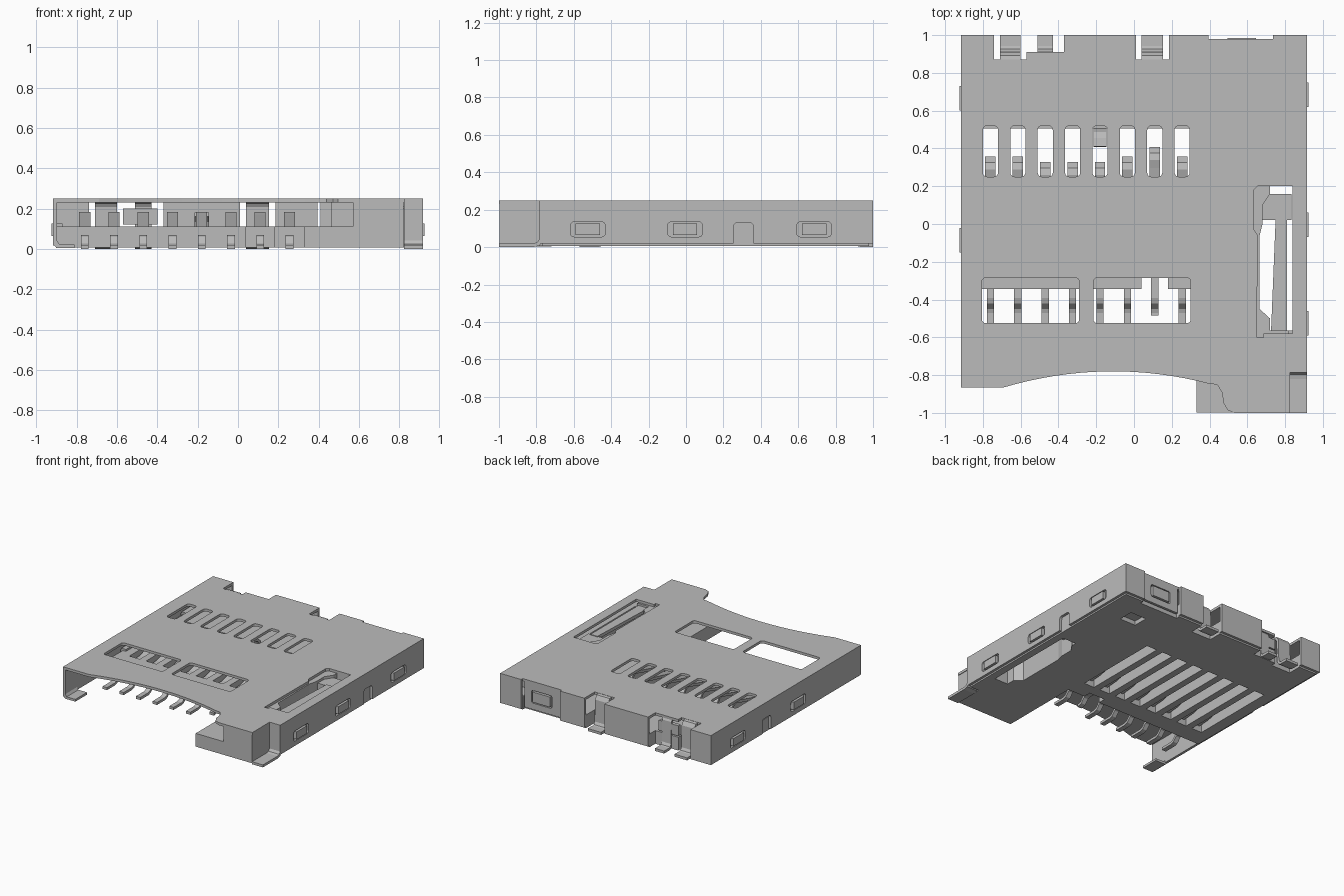
import bpy, bmesh, math
from mathutils import Vector

cube = bpy.data.objects.get("Cube")
if cube:
    bpy.data.objects.remove(cube, do_unlink=True)

metal = bpy.data.materials.new("plain grey")
metal.use_nodes = True
GREY = (0.5, 0.5, 0.5, 1)
metal.diffuse_color = GREY
metal.node_tree.nodes["Principled BSDF"].inputs["Base Color"].default_value = GREY


def prism(name, pts, lo, hi, axis="z"):
    """Extrude a 2D outline along one axis."""
    place = {"z": lambda a, b, c: (a, b, c),
             "x": lambda a, b, c: (c, a, b),
             "y": lambda a, b, c: (a, c, b)}[axis]
    bm = bmesh.new()
    face = bm.faces.new([bm.verts.new(place(a, b, lo)) for a, b in pts])
    out = bmesh.ops.extrude_face_region(bm, geom=[face])
    verts = [g for g in out["geom"] if isinstance(g, bmesh.types.BMVert)]
    bmesh.ops.translate(bm, verts=verts, vec=place(0, 0, hi - lo))
    bmesh.ops.recalc_face_normals(bm, faces=bm.faces)
    mesh = bpy.data.meshes.new(name)
    bm.to_mesh(mesh)
    bm.free()
    mesh.materials.append(metal)
    obj = bpy.data.objects.new(name, mesh)
    bpy.context.collection.objects.link(obj)
    return obj


def rect(a0, a1, b0, b1, r=0.0):
    """Rectangle outline with optional round corners."""
    if not r:
        return [(a0, b0), (a1, b0), (a1, b1), (a0, b1)]
    corners = [(a1 - r, b1 - r), (a0 + r, b1 - r), (a0 + r, b0 + r), (a1 - r, b0 + r)]
    return [(ca + r * math.cos(math.pi / 2 * (k + i / 4)),
             cb + r * math.sin(math.pi / 2 * (k + i / 4)))
            for k, (ca, cb) in enumerate(corners) for i in range(5)]


def box(name, x0, x1, y0, y1, z0, z1):
    return prism(name, rect(x0, x1, y0, y1), z0, z1)


def cut(target, pts, lo, hi, axis="z"):
    """Subtract a prism from the target."""
    cutter = prism("cutter", pts, lo, hi, axis)
    mod = target.modifiers.new("cut", "BOOLEAN")
    mod.operation, mod.solver, mod.object = "DIFFERENCE", "EXACT", cutter
    bpy.context.view_layer.objects.active = target
    bpy.ops.object.modifier_apply(modifier=mod.name)
    bpy.data.objects.remove(cutter, do_unlink=True)


def strip(name, path, x, width, t=0.02):
    """Bent sheet metal strip: a (y, z) path thickened and extruded along x."""
    p = [Vector(q) for q in path]
    left, right = [], []
    for i, q in enumerate(p):
        a = (q - p[i - 1]).normalized() if i else (p[1] - q).normalized()
        b = (p[i + 1] - q).normalized() if i < len(p) - 1 else a
        d = (a + b).normalized()
        n = Vector((-d.y, d.x)) * t / 2 / max(d.dot(a), 0.5)
        left.append(q + n)
        right.append(q - n)
    return prism(name, [tuple(v) for v in left + right[::-1]],
                 x - width / 2, x + width / 2, "x")


PINS = [-0.76 + 0.145 * i for i in range(8)]
W = 0.917     # outer half width
T = 0.02      # sheet thickness
TOP = 0.25

# Cover plate with the curved card entry
arc = [(-0.69 + 1.09 * i / 16, -0.78 - 0.085 * ((i - 8.5) / 8.5) ** 2) for i in range(17)]
plate = prism("cover_plate", [(-W, 1), (-W, -0.865)] + arc + [
    (0.44, -0.85), (0.465, -0.89), (0.475, -0.95), (0.495, -0.985), (0.53, -1),
    (0.825, -1), (0.825, -0.785), (W, -0.785), (W, 1)], TOP - T, TOP)

# Notches in the back edge, shared by cover and floor
NOTCHES = [(-0.74, -0.57, 0.87), (-0.571, -0.37, 0.91), (0.01, 0.185, 0.87)]
for a, b, y in NOTCHES:
    cut(plate, rect(a, b, y, 1.1), 0, 0.5)
cut(plate, rect(0.395, 0.735, 0.98, 1.1), 0, 0.5)

# Contact inspection slots and solder windows
for x in PINS:
    cut(plate, rect(x - 0.04, x + 0.04, 0.25, 0.52, 0.022), 0, 0.5)
for a, b in ((-0.805, -0.29), (-0.215, 0.3)):
    cut(plate, rect(a, b, -0.525, -0.285, 0.02), 0, 0.5)

# Spring window in the cover
cut(plate, [(0.65, -0.6), (0.685, -0.6), (0.685, -0.58), (0.84, -0.58), (0.84, 0.2),
            (0.655, 0.2), (0.635, 0.18), (0.635, -0.03), (0.655, -0.06)], 0, 0.5)

# Side walls with clip windows and a relief notch
for side, name, front in ((1, "left", -0.785), (-1, "right", -0.865)):
    x0, x1 = sorted((side * W, side * (W - T)))
    wall = box(name + "_side_wall", x0, x1, front, 1, 0.018, TOP - 0.001)
    clips = (-0.525, -0.005, 0.685) if side > 0 else (-0.085, 0.665)
    for y in clips:
        cut(wall, rect(y - 0.093, y + 0.093, 0.055, 0.135, 0.02), x0 - 0.1, x1 + 0.1, "x")
        c0, c1 = sorted((side * 0.87, side * 0.924))
        prism(name + "_clip", [(y - 0.065, 0.065), (y + 0.065, 0.065),
                               (y + 0.065, 0.125), (y - 0.065, 0.125)], c0, c1, "x")
    cut(wall, rect(0.255, 0.36, -0.1, 0.13, 0.02), x0 - 0.1, x1 + 0.1, "x")

# Back wall panels
for a, b in ((-W, -0.74), (-0.37, 0.01), (0.185, 0.395), (0.735, W)):
    box("back_wall", a, b, 1 - T, 1, 0.018, TOP - 0.001)
panel = box("back_lock_panel", 0.41, 0.72, 0.96, 0.98, 0.03, TOP - 0.001)
cut(panel, rect(0.48, 0.66, 0.08, 0.18, 0.015), 0.9, 1.1, "y")
box("back_lock_clip", 0.495, 0.645, 0.93, 0.985, 0.09, 0.17)

# Back solder tabs, curled down from the cover and out along the board
for x, w in ((-0.655, 0.11), (-0.47, 0.08), (0.097, 0.115)):
    strip("back_solder_tab", [(0.86, 0.24), (0.885, 0.235), (0.9, 0.21), (0.905, 0.04),
                              (0.92, 0.015), (0.94, 0.01), (1, 0.01)], x, w)
box("tab_bridge", -0.57, -0.4, 0.88, 0.91, 0.12, 0.2)

# Plastic floor, open in front of the contacts
floor = prism("floor", [(-0.897, -0.345), (0.33, -0.345), (0.33, -0.997), (0.82, -0.997),
                        (0.82, -0.77), (0.897, -0.77), (0.897, 0.979), (0.735, 0.979),
                        (0.735, 0.95), (0.395, 0.95), (0.395, 0.979), (-0.897, 0.979)],
              0.006, 0.11)
for a, b, y in NOTCHES:
    cut(floor, rect(a, b, y, 1.1), -0.1, 0.3)
for x in PINS:
    cut(floor, rect(x - 0.045, x + 0.045, -0.2, 0.505), -0.1, 0.3)
cut(floor, rect(0.04, 0.18, -0.5, -0.285), -0.1, 0.3)
cut(floor, rect(0.56, 0.7, 0.68, 0.8), -0.1, 0.04)

# Raised guide rail beside the card
rail = box("guide_rail", 0.57, 0.82, -0.997, 0.85, 0.1, TOP - T)
box("rail_step", 0.81, 0.897, -0.765, 0.85, 0.1, 0.2)
pocket = [(0.665, -0.45), (0.72, -0.5), (0.72, -0.565), (0.838, -0.565), (0.838, 0.2),
          (0.72, 0.2), (0.72, 0.16), (0.68, 0.1), (0.68, 0.0), (0.665, -0.06)]
for part in (floor, rail, bpy.data.objects["rail_step"]):
    cut(part, pocket, -0.1, 0.4)
box("card_stop", 0.46, 0.57, 0.04, 0.16, 0.1, TOP - T)

# Leaf spring and its slider hook
prism("leaf_spring", [(0.725, -0.58), (0.81, -0.58), (0.81, 0.03), (0.75, 0.03)], 0.19, 0.215)
prism("slider_hook", [(0.68, 0.02), (0.835, 0.02), (0.835, 0.16), (0.72, 0.16),
                      (0.68, 0.1)], 0.13, 0.21)

# Spring contacts and their solder tails
for i, x in enumerate(PINS):
    tip = (0.35, 0.35, 0.32, 0.32, 0.32, 0.35, 0.4, 0.35)[i]
    strip("contact_arm", [(-0.22, 0.06), (-0.1, 0.07), (tip - 0.1, 0.16), (tip - 0.06, 0.172),
                          (tip - 0.03, 0.165), (tip, 0.125)], x, 0.055)
    end = -0.485 if i == 6 else -0.57
    strip("contact_tail", [(-0.2, 0.06), (-0.39, 0.06), (-0.415, 0.052), (-0.445, 0.018),
                           (-0.47, 0.01), (end, 0.01)], x, 0.038)
strip("detect_contact", [(0.41, 0.17), (0.45, 0.165), (0.48, 0.14), (0.5, 0.09)],
      PINS[4], 0.07)

# Front solder feet
strip("left_front_foot", [(-0.775, 0.245), (-0.775, 0.04), (-0.79, 0.016), (-0.82, 0.01),
                          (-1, 0.01)], 0.87, 0.094)
prism("right_front_foot", [(-W, 0.1), (-W, 0.025), (-0.9, 0.004), (-0.81, 0.004), (-0.81, 0.022),
                           (-0.885, 0.022), (-0.897, 0.04), (-0.897, 0.1)], -0.865, -0.72, "y")
